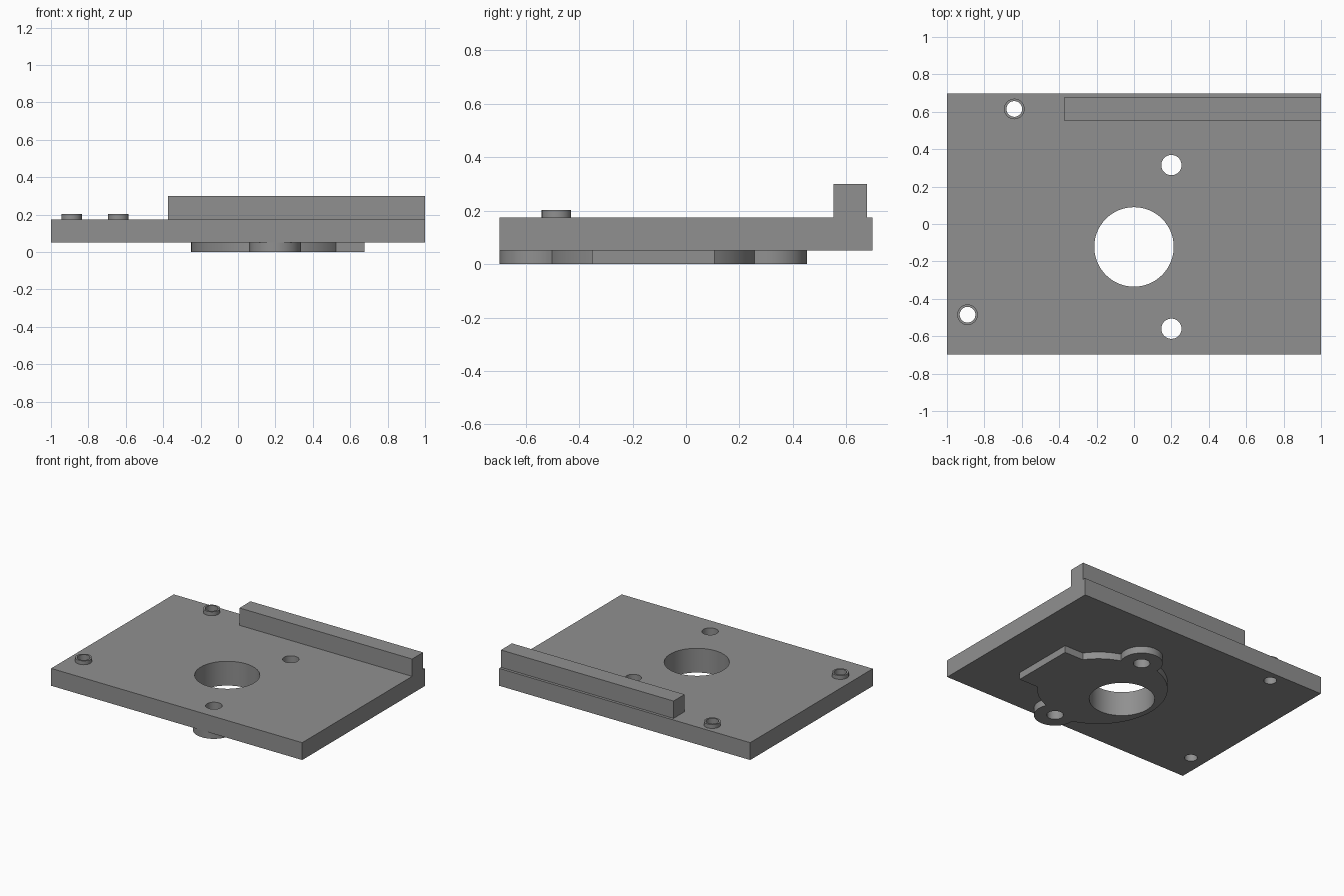
import bpy, bmesh
from math import sin, cos, atan2, pi, sqrt, radians

if "Cube" in bpy.data.objects:
    bpy.data.objects.remove(bpy.data.objects["Cube"])

grey = bpy.data.materials.new("mid_grey")
grey.diffuse_color = (0.28, 0.28, 0.28, 1)
grey.use_nodes = True
grey.node_tree.nodes["Principled BSDF"].inputs["Base Color"].default_value = grey.diffuse_color


def prism(name, outline, z0, z1):
    """Extrude a closed xy outline from z0 to z1."""
    bm = bmesh.new()
    face = bm.faces.new([bm.verts.new((x, y, z0)) for x, y in outline])
    ext = bmesh.ops.extrude_face_region(bm, geom=[face])
    verts = [g for g in ext["geom"] if isinstance(g, bmesh.types.BMVert)]
    bmesh.ops.translate(bm, verts=verts, vec=(0, 0, z1 - z0))
    bmesh.ops.recalc_face_normals(bm, faces=bm.faces)
    mesh = bpy.data.meshes.new(name)
    bm.to_mesh(mesh)
    bm.free()
    mesh.materials.append(grey)
    obj = bpy.data.objects.new(name, mesh)
    bpy.context.collection.objects.link(obj)
    return obj


def rect(x0, x1, y0, y1):
    return [(x0, y0), (x1, y0), (x1, y1), (x0, y1)]


def arc(cx, cy, r, a0, a1, n):
    return [(cx + r * cos(a0 + (a1 - a0) * i / n),
             cy + r * sin(a0 + (a1 - a0) * i / n)) for i in range(n + 1)]


def circle(cx, cy, r, n=64):
    return arc(cx, cy, r, 0, 2 * pi, n)[:-1]


def drill(obj, holes):
    """Cut round vertical holes (x, y, radius) through an object."""
    for x, y, r in holes:
        cutter = prism("hole_cutter", circle(x, y, r), -0.1, 0.5)
        cutter.hide_render = True
        mod = obj.modifiers.new("hole", 'BOOLEAN')
        mod.operation, mod.solver, mod.object = 'DIFFERENCE', 'EXACT', cutter
        bpy.context.view_layer.objects.active = obj
        bpy.ops.object.modifier_apply(modifier=mod.name)
        bpy.data.objects.remove(cutter)


def smooth(obj):
    bpy.ops.object.select_all(action='DESELECT')
    obj.select_set(True)
    bpy.context.view_layer.objects.active = obj
    bpy.ops.object.shade_smooth_by_angle(angle=radians(30))


# Layout
MID_Y = -0.1225
EAR_D, EAR_R = 0.4375, 0.1375
Z_PLATE, Z_TOP = 0.05, 0.175
bore = (0.0, MID_Y, 0.2125)
ear_holes = [(0.2, MID_Y + s * EAR_D, 0.054) for s in (1, -1)]
pin_holes = [(-0.64, 0.615, 0.042), (-0.89, -0.485, 0.042)]

# Main plate with all through holes
plate = prism("base_plate", rect(-1, 1, -0.6975, 0.6975), Z_PLATE, Z_TOP)
drill(plate, [bore] + ear_holes + pin_holes)
smooth(plate)

# Raised rail along the back edge
prism("back_rail", rect(-0.375, 1, 0.5525, 0.6775), Z_TOP, 0.30)

# Two ring bosses
for i, (x, y, r) in enumerate(pin_holes):
    boss = prism(f"ring_boss_{i + 1}", circle(x, y, 0.055, 48), Z_TOP, 0.203)
    drill(boss, [(x, y, r)])
    smooth(boss)


# Underside pad: half outline (about its own centre), then mirrored
def ear_join(r):
    """Point where a body arc of radius r meets the ear circle (right side)."""
    y = (r * r - EAR_R ** 2 + EAR_D ** 2) / (2 * EAR_D)
    return sqrt(r * r - y * y), y


R_RIGHT, R_LEFT = 0.398, 0.45
xr, yr = ear_join(R_RIGHT)
xl, yl = ear_join(R_LEFT)
half = [(0.475, 0.23)]
half += arc(0, 0, R_RIGHT, atan2(0.23, 0.325), atan2(yr, xr), 10)
half += arc(0, EAR_D, EAR_R, atan2(yr - EAR_D, xr),
            pi - atan2(yl - EAR_D, xl), 32)[1:]
half += arc(0, 0, R_LEFT, atan2(yl, -xl), pi, 24)[1:]
outline = half + [(x, -y) for x, y in reversed(half[:-1])]
pad = prism("underside_pad", [(x + 0.2, y + MID_Y) for x, y in outline], 0, Z_PLATE)
drill(pad, [bore] + ear_holes)
smooth(pad)
